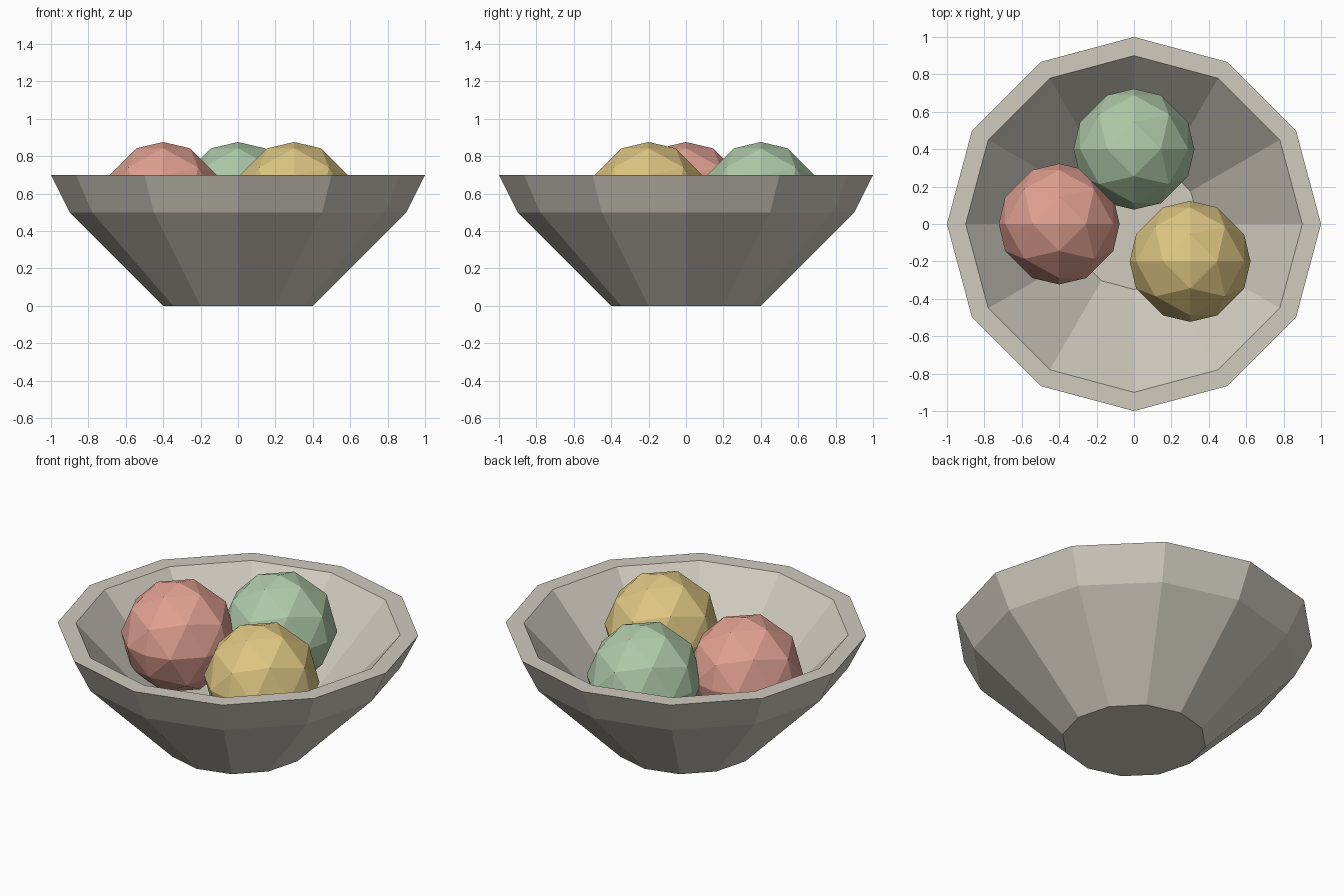
import bpy
import bmesh
import math
from mathutils import Vector

cube = bpy.data.objects.get("Cube")
if cube:
    bpy.data.objects.remove(cube, do_unlink=True)


def make_material(name, color):
    mat = bpy.data.materials.new(name)
    mat.use_nodes = True
    mat.diffuse_color = (*color, 1)
    mat.node_tree.nodes["Principled BSDF"].inputs["Base Color"].default_value = (*color, 1)
    return mat


def finish(bm, name, mat, location=(0, 0, 0)):
    bmesh.ops.recalc_face_normals(bm, faces=bm.faces[:])
    mesh = bpy.data.meshes.new(name)
    bm.to_mesh(mesh)
    bm.free()
    mesh.materials.append(mat)
    obj = bpy.data.objects.new(name, mesh)
    obj.location = location
    bpy.context.collection.objects.link(obj)
    return obj


def make_bowl(name, profile, sides, mat):
    """Faceted lathe of (radius, height) points, closed by a floor at each end."""
    bm = bmesh.new()
    rings = []
    for radius, height in profile:
        angles = [math.tau * i / sides for i in range(sides)]
        rings.append([bm.verts.new((radius * math.cos(a), radius * math.sin(a), height))
                      for a in angles])
    for low, high in zip(rings, rings[1:]):
        for i in range(sides):
            j = (i + 1) % sides
            bm.faces.new((low[i], low[j], high[j], high[i]))
    bm.faces.new(rings[0])
    bm.faces.new(rings[-1])
    return finish(bm, name, mat)


def make_ball(name, location, radius, mat, steps=3):
    """Faceted ball: an octahedron split into a triangle grid and rounded."""
    bm = bmesh.new()
    span = range(-steps, steps + 1)
    for x in span:
        for y in span:
            for z in span:
                if abs(x) + abs(y) + abs(z) == steps:
                    bm.verts.new(Vector((x, y, z)).normalized() * radius)
    bmesh.ops.convex_hull(bm, input=bm.verts[:])
    return finish(bm, name, mat, location)


stone = make_material("warm grey", (0.631, 0.597, 0.521))
pink = make_material("soft pink", (0.745, 0.352, 0.283))
green = make_material("soft green", (0.423, 0.591, 0.392))
yellow = make_material("soft yellow", (0.730, 0.565, 0.223))

# Bowl: outer wall, flat rim, inner wall and floor
make_bowl("bowl", [(0.4, 0), (0.9, 0.5), (1, 0.7), (0.9, 0.7), (0.35, 0.1)], 12, stone)

# Three balls resting in the bowl
for name, x, y, mat in (("pink_ball", -0.4, 0, pink),
                        ("green_ball", 0, 0.4, green),
                        ("yellow_ball", 0.3, -0.2, yellow)):
    make_ball(name, (x, y, 0.553), 0.323, mat)
